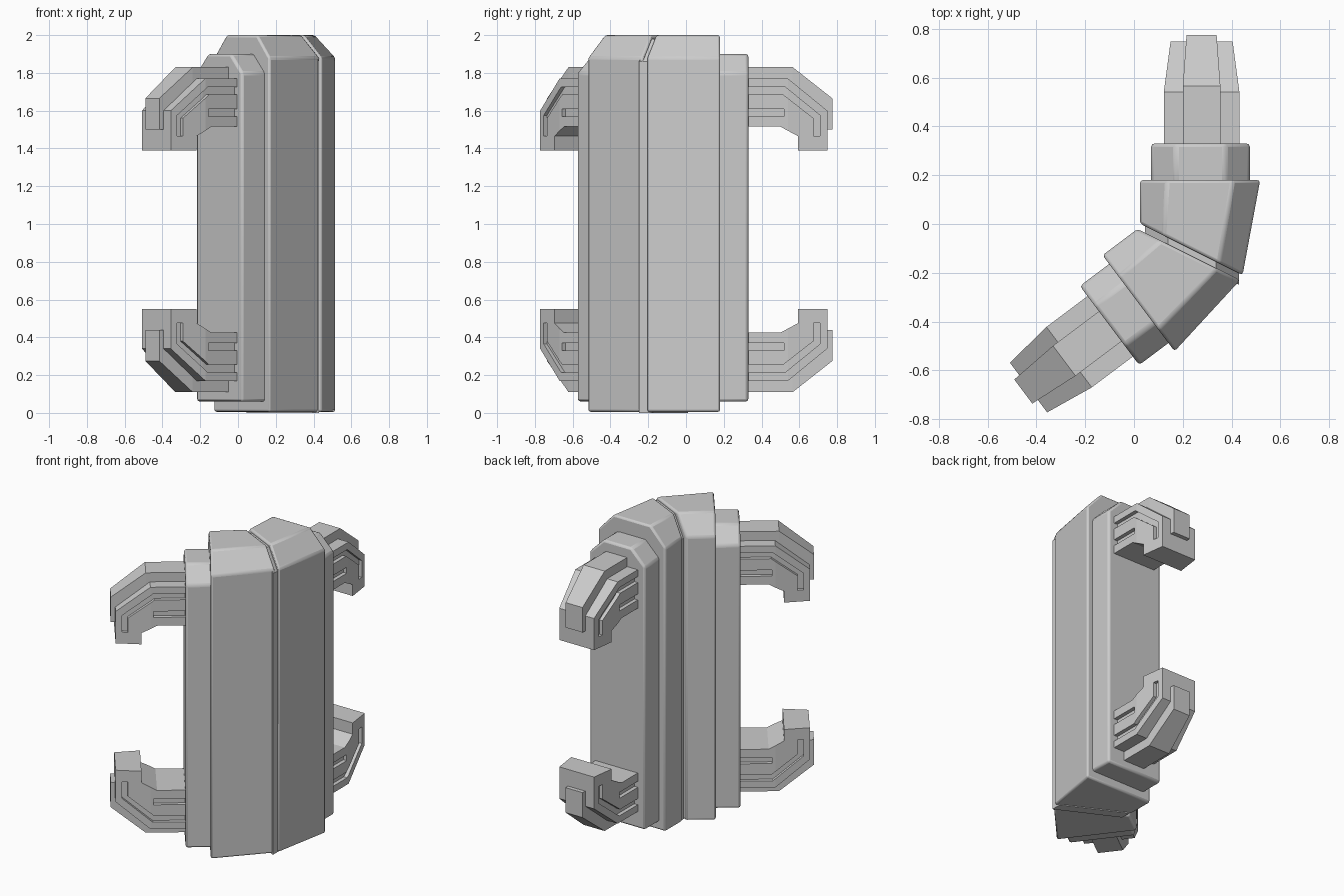
import bpy, bmesh
from mathutils import Matrix, Vector

if "Cube" in bpy.data.objects:
    bpy.data.objects.remove(bpy.data.objects["Cube"])

N = Vector((0.447, 0.894, 0)).normalized()      # normal of the corner mitre plane
MITRE = Matrix([[(i == j) - 2 * N[i] * N[j] for j in range(3)] for i in range(3)]).to_4x4()
FLIP_Z = Matrix.Translation((0, 0, 1.94)) @ Matrix.Scale(-1, 4, (0, 0, 1))
CX = 0.277                                       # centre line of the straight wing


def loft(a, b):
    """Closed solid between two matching point loops."""
    bm = bmesh.new()
    va = [bm.verts.new(p) for p in a]
    vb = [bm.verts.new(p) for p in b]
    n = len(va)
    bm.faces.new(va)
    bm.faces.new(vb[::-1])
    for i in range(n):
        bm.faces.new((va[i], vb[i], vb[(i + 1) % n], va[(i + 1) % n]))
    bmesh.ops.recalc_face_normals(bm, faces=bm.faces)
    return bm


def add(bm, name, matrix=Matrix(), bevel=0):
    bm = bm.copy()
    bm.transform(matrix)
    bmesh.ops.recalc_face_normals(bm, faces=bm.faces)
    me = bpy.data.meshes.new(name)
    bm.to_mesh(me)
    bm.free()
    ob = bpy.data.objects.new(name, me)
    bpy.context.collection.objects.link(ob)
    if bevel:
        m = ob.modifiers.new("bevel", 'BEVEL')
        m.width, m.segments, m.limit_method = bevel, 2, 'ANGLE'
        bpy.ops.object.select_all(action='DESELECT')
        ob.select_set(True)
        bpy.context.view_layer.objects.active = ob
        bpy.ops.object.shade_smooth_by_angle(angle=0.6)
    return ob


def section(x0, x1, z0, z1, cx, cz):
    """Wall cross-section with chamfered top corners."""
    return [(x0, z0), (x1, z0), (x1, z1 - cz), (x1 - cx, z1), (x0 + cx, z1), (x0, z1 - cz)]


def on_mitre(pts, gap):
    return [(x, (gap - N.x * x) / N.y, z) for x, z in pts]


def slab(profile, x0, x1):
    """Extrude a (y, z) profile along x."""
    return loft([(x0, y, z) for y, z in profile], [(x1, y, z) for y, z in profile])


def taper(bm, y0, y1, factor):
    """Narrow the part toward its tip, starting from a crease at y0."""
    bmesh.ops.bisect_plane(bm, geom=bm.verts[:] + bm.edges[:] + bm.faces[:],
                           plane_co=(0, y0, 0), plane_no=(0, 1, 0))
    for v in bm.verts:
        t = max(0, (v.co.y - y0) / (y1 - y0))
        v.co.x *= 1 + (factor - 1) * t
        v.co.x += CX
    bmesh.ops.recalc_face_normals(bm, faces=bm.faces)


# main wall halves, end collars
half = loft([(x, 0.18, z) for x, z in section(0.025, 0.517, 0.005, 2.0, 0.11, 0.12)],
            on_mitre(section(0.025, 0.445, 0.005, 2.0, 0.095, 0.12), 0.012))
collar_sec = section(0.07, 0.475, 0.06, 1.9, 0.1, 0.1)
collar = loft([(x, 0.14, z) for x, z in collar_sec], [(x, 0.33, z) for x, z in collar_sec])

# recessed strip in the mitre seam
seam_sec = section(0.045, 0.43, 0.0, 1.98, 0.095, 0.12)
add(loft(on_mitre(seam_sec, -0.03), on_mitre(seam_sec, 0.03)), "seam_strip")

# clamp jaw with side grooves
jaw_ob = add(slab([(0.31, 1.515), (0.31, 1.77), (0.54, 1.77), (0.748, 1.60), (0.748, 1.39),
                   (0.593, 1.39), (0.593, 1.465), (0.50, 1.515)], -0.155, 0.155), "jaw_blank")
grooves = [[(0.30, 1.685), (0.30, 1.725), (0.525, 1.725), (0.71, 1.575), (0.71, 1.465),
            (0.675, 1.465), (0.675, 1.56), (0.515, 1.685)],
           [(0.30, 1.57), (0.30, 1.61), (0.52, 1.61), (0.52, 1.57)]]
helpers = [jaw_ob]
for g in grooves:
    for s in (-1, 1):
        cut = add(slab(g, s * 0.13, s * 0.2), "groove_cutter")
        cut.hide_render = True
        m = jaw_ob.modifiers.new("groove", 'BOOLEAN')
        m.object, m.operation, m.solver = cut, 'DIFFERENCE', 'EXACT'
        helpers.append(cut)
bpy.context.view_layer.update()
jaw = bmesh.new()
jaw.from_object(jaw_ob, bpy.context.evaluated_depsgraph_get())
for h in helpers:
    bpy.data.objects.remove(h)
taper(jaw, 0.54, 0.748, 0.82)

# raised spine over the jaw
spine = slab([(0.31, 1.70), (0.31, 1.83), (0.565, 1.83), (0.775, 1.665), (0.775, 1.5),
              (0.70, 1.5), (0.70, 1.6), (0.5, 1.70)], -0.077, 0.077)
taper(spine, 0.565, 0.775, 0.8)

# place everything on both wings
for wing, mat in (("back", Matrix()), ("front", MITRE)):
    add(half, wing + "_wall", mat, 0.012)
    add(collar, wing + "_collar", mat, 0.014)
    for level, flip in (("upper", Matrix()), ("lower", FLIP_Z)):
        add(jaw, f"{wing}_{level}_clamp_jaw", mat @ flip)
        add(spine, f"{wing}_{level}_clamp_spine", mat @ flip)
